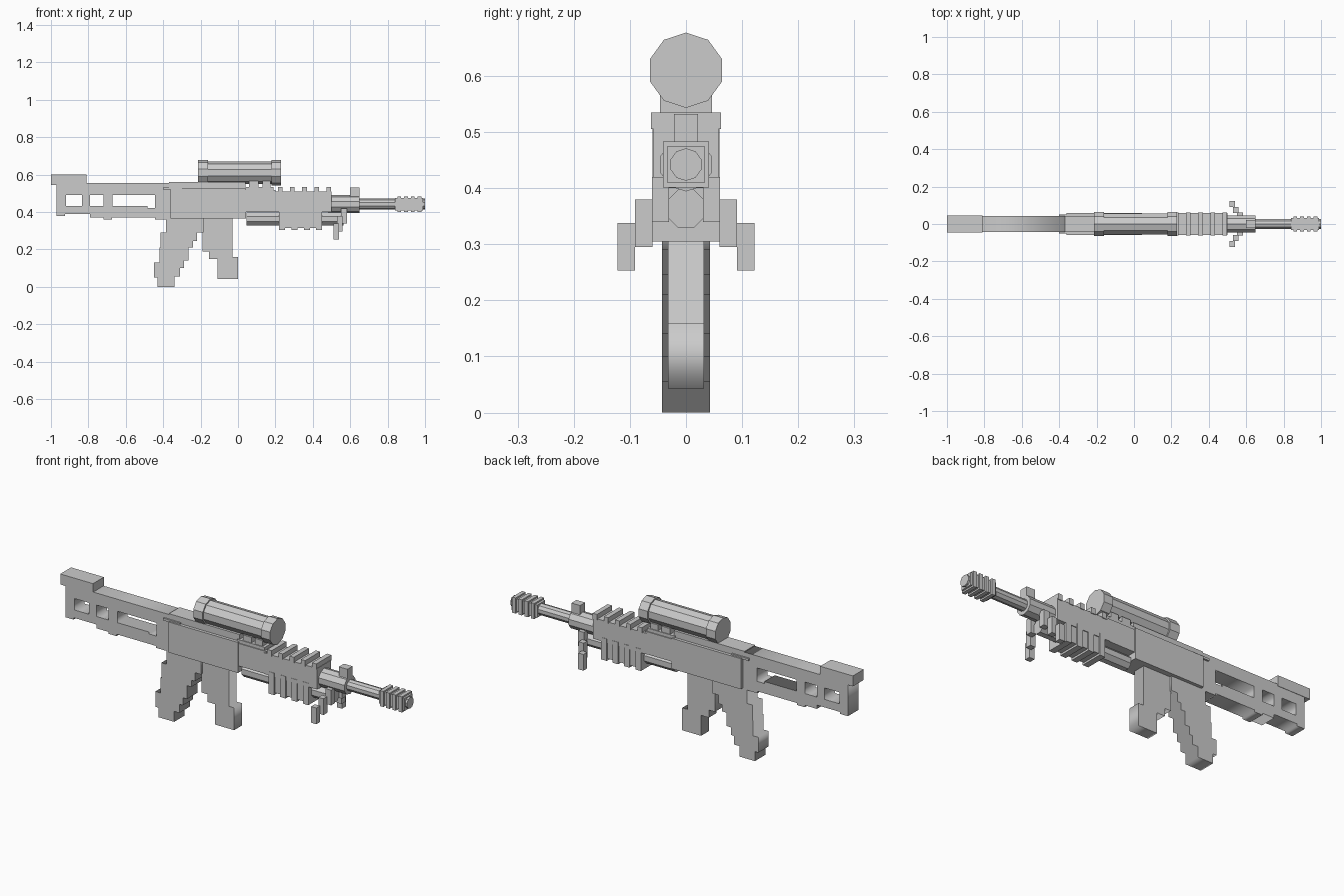
import bpy
import bmesh
from math import pi
from mathutils import Matrix

if "Cube" in bpy.data.objects:
    bpy.data.objects.remove(bpy.data.objects["Cube"])


def finish(name, bm):
    bmesh.ops.recalc_face_normals(bm, faces=bm.faces)
    me = bpy.data.meshes.new(name)
    bm.to_mesh(me)
    bm.free()
    ob = bpy.data.objects.new(name, me)
    bpy.context.collection.objects.link(ob)
    return ob


def box(name, x0, x1, z0, z1, y1, y0=None):
    """Box; symmetric about y = 0 unless y0 is given."""
    y0 = -y1 if y0 is None else y0
    bm = bmesh.new()
    m = Matrix.Translation(((x0 + x1) / 2, (y0 + y1) / 2, (z0 + z1) / 2))
    m = m @ Matrix.Diagonal((x1 - x0, abs(y1 - y0), z1 - z0, 1))
    bmesh.ops.create_cube(bm, size=1, matrix=m)
    return finish(name, bm)


def tube(name, x0, x1, z, r, sides=10, turn=0.0):
    """Prism along x with a corner pointing to +y when turn is 0."""
    bm = bmesh.new()
    m = (Matrix.Translation(((x0 + x1) / 2, 0, z))
         @ Matrix.Rotation(turn, 4, 'X')
         @ Matrix.Rotation(pi / 2, 4, 'Y')
         @ Matrix.Rotation(pi / 2, 4, 'Z'))
    bmesh.ops.create_cone(bm, cap_ends=True, segments=sides, radius1=r,
                          radius2=r, depth=x1 - x0, matrix=m)
    return finish(name, bm)


def plate(name, half_width, *loops):
    """Side profile (x, z) with optional holes, extruded across y."""
    cu = bpy.data.curves.new(name, 'CURVE')
    cu.dimensions = '2D'
    cu.fill_mode = 'BOTH'
    cu.extrude = half_width
    for pts in loops:
        sp = cu.splines.new('POLY')
        sp.points.add(len(pts) - 1)
        for p, (x, z) in zip(sp.points, pts):
            p.co = (x, z, 0, 1)
        sp.use_cyclic_u = True
    ob = bpy.data.objects.new(name, cu)
    ob.rotation_euler = (pi / 2, 0, 0)
    bpy.context.collection.objects.link(ob)
    bpy.ops.object.select_all(action='DESELECT')
    ob.select_set(True)
    bpy.context.view_layer.objects.active = ob
    bpy.ops.object.convert(target='MESH')
    return ob


def window(x0, x1, z0, z1):
    return [(x0, z0), (x1, z0), (x1, z1), (x0, z1)]


# Stock with three openings
plate("stock", 0.043,
      [(-0.97, 0.38), (-0.925, 0.38), (-0.925, 0.39), (-0.79, 0.39),
       (-0.79, 0.37), (-0.72, 0.37), (-0.72, 0.36), (-0.675, 0.36),
       (-0.675, 0.37), (-0.445, 0.37), (-0.445, 0.36), (-0.36, 0.36),
       (-0.36, 0.555), (-0.97, 0.555)],
      window(-0.92, -0.835, 0.432, 0.492),
      window(-0.79, -0.72, 0.432, 0.492),
      [(-0.67, 0.432), (-0.485, 0.432), (-0.485, 0.422), (-0.443, 0.422),
       (-0.443, 0.492), (-0.67, 0.492)])
box("butt_cap", -1.0, -0.81, 0.545, 0.6, 0.045)

# Receiver
box("receiver", -0.36, 0.042, 0.365, 0.525, 0.06)
box("receiver_top", -0.37, 0.04, 0.52, 0.56, 0.044)
box("receiver_rear_plate", -0.40, -0.30, 0.52, 0.532, 0.052)
box("receiver_front", 0.04, 0.20, 0.40, 0.518, 0.055)
box("top_rail", 0.03, 0.19, 0.515, 0.535, 0.05)

# Pistol grip and magazine, both stepped
plate("grip", 0.043,
      [(-0.34, 0.0), (-0.43, 0.0), (-0.43, 0.05), (-0.45, 0.05),
       (-0.45, 0.13), (-0.42, 0.13), (-0.42, 0.21), (-0.415, 0.21),
       (-0.415, 0.29), (-0.385, 0.29), (-0.385, 0.37), (-0.185, 0.37),
       (-0.185, 0.29), (-0.22, 0.29), (-0.22, 0.245), (-0.24, 0.245),
       (-0.24, 0.21), (-0.265, 0.21), (-0.265, 0.14), (-0.29, 0.14),
       (-0.29, 0.10), (-0.31, 0.10), (-0.31, 0.055), (-0.34, 0.055)])
plate("magazine", 0.032,
      [(-0.11, 0.043), (0.0, 0.043), (0.0, 0.16), (-0.03, 0.16),
       (-0.03, 0.37), (-0.19, 0.37), (-0.19, 0.19), (-0.155, 0.19),
       (-0.155, 0.15), (-0.11, 0.15)])

# Handguard with side ribs and top slats
box("handguard", 0.19, 0.50, 0.40, 0.51, 0.058)
box("handguard_lower", 0.22, 0.45, 0.315, 0.42, 0.054)
for i in range(5):
    x = 0.213 + i * 0.065
    box(f"rail_slat_{i + 1}", x, x + 0.025, 0.505, 0.535, 0.062)
for i in range(4):
    x = 0.22 + i * 0.066
    box(f"side_rib_{i + 1}", x, x + 0.032, 0.305, 0.42, 0.06)

# Lower tube, barrel and sight
tube("lower_tube", 0.045, 0.565, 0.363, 0.037, 8, pi / 8)
tube("barrel_sleeve", 0.48, 0.65, 0.442, 0.048)
tube("barrel", 0.62, 0.85, 0.442, 0.029)
box("front_sight", 0.60, 0.65, 0.48, 0.532, 0.021)

# Muzzle brake of alternating square rings
box("muzzle_core", 0.84, 0.99, 0.409, 0.475, 0.033)
for i in range(4):
    x = 0.852 + i * 0.036
    box(f"muzzle_ring_{i + 1}", x, x + 0.02, 0.401, 0.483, 0.041)
tube("muzzle_tip", 0.98, 1.0, 0.442, 0.029)

# Scope and mounts
tube("scope_body", -0.20, 0.22, 0.61, 0.059)
tube("scope_rear_ring", -0.215, -0.16, 0.61, 0.067)
tube("scope_front_ring", 0.178, 0.23, 0.61, 0.067)
for i, (a, b) in enumerate([(-0.15, -0.08), (-0.04, 0.03), (0.06, 0.11), (0.13, 0.175)]):
    box(f"scope_mount_{i + 1}", a, b, 0.525, 0.565, 0.046 if i > 1 else 0.03)

# Folding legs, stepped outwards on both sides
for side, s in (("left", 1), ("right", -1)):
    box(f"leg_upper_{side}", 0.55, 0.583, 0.34, 0.42, s * 0.061, s * 0.03)
    box(f"leg_middle_{side}", 0.53, 0.56, 0.295, 0.38, s * 0.091, s * 0.06)
    box(f"leg_lower_{side}", 0.51, 0.54, 0.253, 0.338, s * 0.122, s * 0.091)
